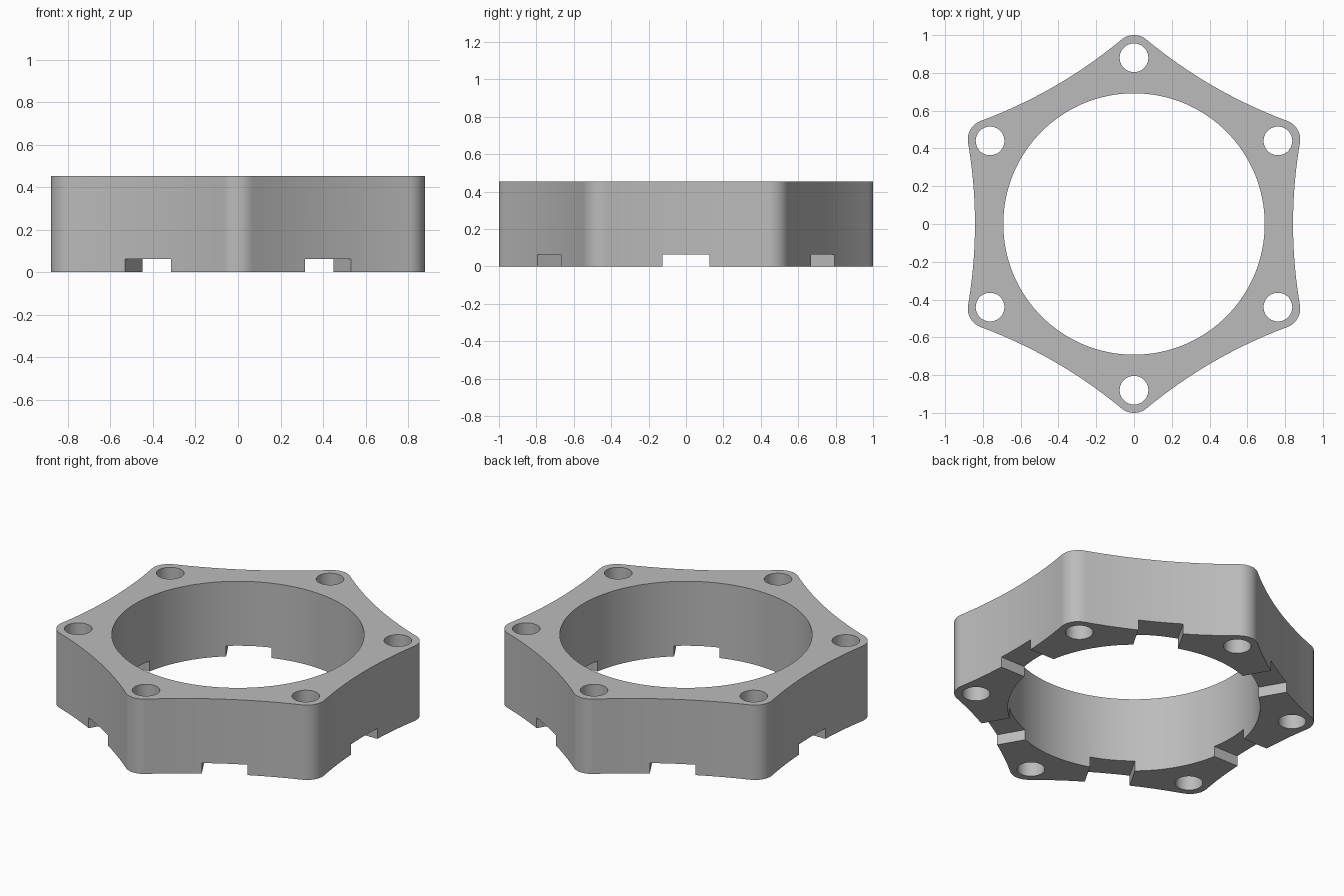
import bpy, bmesh
from math import sin, cos, pi, asin, radians
from mathutils import Matrix, Vector

if "Cube" in bpy.data.objects:
    bpy.data.objects.remove(bpy.data.objects["Cube"])

HEIGHT = 0.453
BORE = 0.692
CORNER_DIST, CORNER_R = 0.896, 0.104    # rounded corner centre and radius
SIDE_MID = 0.842                        # centre to middle of a hollow side
HOLE_DIST, HOLE_R = 0.88, 0.076
SLOT_W, SLOT_H = 0.25, 0.063


def make_object(name, bm):
    mesh = bpy.data.meshes.new(name)
    bmesh.ops.recalc_face_normals(bm, faces=bm.faces)
    bm.to_mesh(mesh)
    bm.free()
    obj = bpy.data.objects.new(name, mesh)
    bpy.context.collection.objects.link(obj)
    return obj


def add_cylinder(bm, x, y, radius, sides):
    bmesh.ops.create_cone(bm, cap_ends=True, segments=sides, radius1=radius, radius2=radius,
                          depth=2, matrix=Matrix.Translation((x, y, 0)))


def arc(cx, cy, radius, start, end, steps):
    for i in range(steps + 1):
        a = start + (end - start) * i / steps
        yield Vector((cx + radius * cos(a), cy + radius * sin(a), 0))


def outline():
    """One hollow side and one rounded corner, repeated six times."""
    cx, cy = CORNER_DIST * cos(pi / 6), CORNER_DIST * sin(pi / 6)
    d = cx - SIDE_MID
    side_r = (d * d + cy * cy - CORNER_R ** 2) / (2 * (CORNER_R + d))
    tilt = asin(cy / (side_r + CORNER_R))
    side = list(arc(SIDE_MID + side_r, 0, side_r, pi + tilt, pi - tilt, 20))
    corner = list(arc(cx, cy, CORNER_R, -tilt, pi / 3 + tilt, 14))
    for k in range(6):
        turn = Matrix.Rotation(k * pi / 3, 3, 'Z')
        for p in side + corner[1:-1]:
            yield turn @ p


# Ring body: six-cornered block with hollow sides
bm = bmesh.new()
base = bm.faces.new([bm.verts.new(p) for p in outline()])
top = bmesh.ops.extrude_face_region(bm, geom=[base])
bmesh.ops.translate(bm, vec=(0, 0, HEIGHT),
                    verts=[v for v in top["geom"] if isinstance(v, bmesh.types.BMVert)])
ring = make_object("spacer_ring", bm)

# Central bore cutter
bm = bmesh.new()
add_cylinder(bm, 0, 0, BORE, 128)
bore = make_object("bore_cutter", bm)

# Corner bolt holes and bottom slots in the middle of each side
bm = bmesh.new()
for k in range(6):
    a = k * pi / 3 + pi / 6
    add_cylinder(bm, HOLE_DIST * cos(a), HOLE_DIST * sin(a), HOLE_R, 40)
    place = (Matrix.Rotation(k * pi / 3, 4, 'Z') @ Matrix.Translation((0.8, 0, 0))
             @ Matrix.Diagonal((0.5, SLOT_W, 2 * SLOT_H, 1)))
    bmesh.ops.create_cube(bm, size=1, matrix=place)
details = make_object("hole_and_slot_cutter", bm)

bpy.ops.object.select_all(action='DESELECT')
bpy.context.view_layer.objects.active = ring
ring.select_set(True)
for cutter in (bore, details):
    mod = ring.modifiers.new(cutter.name, 'BOOLEAN')
    mod.operation = 'DIFFERENCE'
    mod.solver = 'EXACT'
    mod.object = cutter
    bpy.ops.object.modifier_apply(modifier=mod.name)
    bpy.data.objects.remove(cutter)

# Plain grey material
grey = bpy.data.materials.new("plain_grey")
grey.use_nodes = True
colour = (0.5, 0.5, 0.5, 1)
grey.diffuse_color = colour
grey.node_tree.nodes["Principled BSDF"].inputs["Base Color"].default_value = colour
ring.data.materials.clear()
ring.data.materials.append(grey)
for face in ring.data.polygons:
    face.material_index = 0

bpy.ops.object.shade_smooth_by_angle(angle=radians(30))
